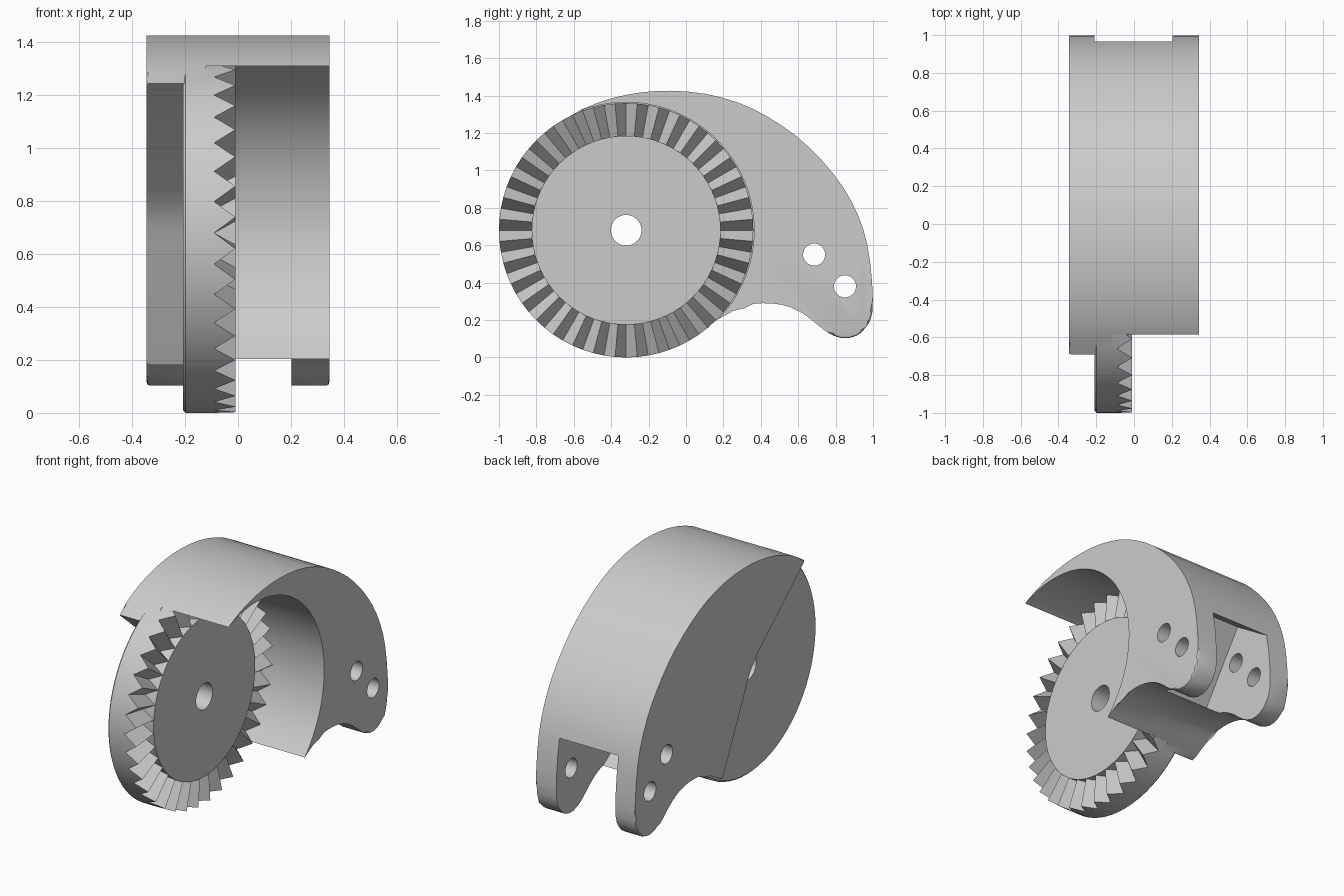
import bpy, bmesh, math
from mathutils import Vector

old = bpy.data.objects.get("Cube")
if old:
    bpy.data.objects.remove(old, do_unlink=True)

CY, CZ, R = -0.32, 0.68, 0.68      # toothed disc centre and radius
HALF = 0.345                       # half width of the whole part

grey = bpy.data.materials.new("plain grey")
grey.use_nodes = True
colour = (0.6, 0.6, 0.6, 1)
grey.diffuse_color = colour
grey.node_tree.nodes["Principled BSDF"].inputs["Base Color"].default_value = colour


def to_object(bm, name):
    bmesh.ops.recalc_face_normals(bm, faces=bm.faces)
    mesh = bpy.data.meshes.new(name)
    bm.to_mesh(mesh)
    bm.free()
    obj = bpy.data.objects.new(name, mesh)
    bpy.context.collection.objects.link(obj)
    mesh.materials.append(grey)
    return obj


def prism(name, pts, x0, x1, rounded=0):
    """Extrude a (y, z) profile along x; round the first `rounded` cap edges."""
    bm = bmesh.new()
    ends = [[bm.verts.new((x, y, z)) for y, z in pts] for x in (x0, x1)]
    for ring in ends:
        bm.faces.new(ring)
    n = len(pts)
    for i in range(n):
        j = (i + 1) % n
        bm.faces.new((ends[0][i], ends[0][j], ends[1][j], ends[1][i]))
    if rounded:
        edges = [bm.edges.get((r[i], r[i + 1])) for r in ends for i in range(rounded)]
        bmesh.ops.bevel(bm, geom=edges, offset=0.012, segments=2,
                        profile=0.5, affect='EDGES', clamp_overlap=True)
    return to_object(bm, name)


def circle(y, z, r, n):
    return [(y + r * math.cos(math.tau * i / n), z + r * math.sin(math.tau * i / n))
            for i in range(n)]


def smooth_path(pts, steps=2):
    """Catmull-Rom resampling of an open path."""
    p = [Vector(q) for q in pts]
    p = [2 * p[0] - p[1]] + p + [2 * p[-1] - p[-2]]
    out = []
    for a, b, c, d in zip(p, p[1:], p[2:], p[3:]):
        for s in range(steps):
            t = s / steps
            v = 0.5 * (2 * b + (c - a) * t + (2 * a - 5 * b + 4 * c - d) * t * t
                       + (3 * b - a - 3 * c + d) * t ** 3)
            out.append(tuple(v))
    return out + [tuple(p[-2])]


def combine(target, other, operation):
    mod = target.modifiers.new(operation.lower(), 'BOOLEAN')
    mod.operation, mod.solver, mod.object = operation, 'EXACT', other
    bpy.context.view_layer.objects.active = target
    bpy.ops.object.modifier_apply(modifier=mod.name)
    bpy.data.objects.remove(other, do_unlink=True)


# Curved body: back arc, rounded tail, hollow underside, then the bent inner edge
outline = smooth_path([
    (-0.69, 1.245), (-0.56, 1.325), (-0.4, 1.385), (-0.24, 1.417), (-0.08, 1.426),
    (0.1, 1.41), (0.28, 1.362), (0.44, 1.285), (0.6, 1.175), (0.73, 1.05),
    (0.84, 0.91), (0.92, 0.76), (0.97, 0.6), (0.995, 0.4), (0.996, 0.24),
    (0.965, 0.165), (0.91, 0.115), (0.83, 0.103), (0.75, 0.138), (0.68, 0.195),
    (0.6, 0.25), (0.51, 0.282), (0.41, 0.29), (0.31, 0.275), (0.2, 0.22), (0.13, 0.18)])
inner_edge = [(-0.1, 0.66), (-0.125, 0.72), (-0.165, 0.78), (-0.22, 0.84)]
body = prism("curved_body", outline + inner_edge, -HALF, HALF, len(outline) - 1)

# Round recess on the open side
combine(body, prism("recess_cutter", circle(CY, CZ, R + 0.004, 96), -0.12, 0.5), 'DIFFERENCE')

# Slanted square slot between the two tail cheeks
inward = Vector((-0.84, 0.55))
top_lip, low_lip = Vector((0.97, 0.61)), Vector((0.68, 0.18))
slot = [tuple(p + inward * d) for p, d in
        ((top_lip, -0.4), (top_lip, 0.32), (low_lip, 0.32), (low_lip, -0.4))]
combine(body, prism("slot_cutter", slot, -0.208, 0.203), 'DIFFERENCE')

# Two pin holes through the cheeks
for y, z in ((0.685, 0.55), (0.85, 0.38)):
    combine(body, prism("pin_cutter", circle(y, z, 0.059, 32), -0.5, 0.5), 'DIFFERENCE')

# Disc with a ring of radial V teeth on its face
TEETH, TIP, VALLEY, BACK, INNER = 36, -0.01, -0.09, -0.208, 0.505
N = TEETH * 2
bm = bmesh.new()


def ring(radius, height):
    return [bm.verts.new((height(i), y, z))
            for i, (y, z) in enumerate(circle(CY, CZ, radius, N))]


def tooth(i):
    return TIP if i % 2 else VALLEY


back = ring(R - 0.01, lambda i: BACK)
rim = ring(R, lambda i: BACK + 0.01)
outer = ring(R, tooth)
root = ring(INNER, tooth)
face = [bm.verts.new((TIP, v.co.y, v.co.z)) if i % 2 == 0 else v
        for i, v in enumerate(root)]
bm.faces.new(back)
bm.faces.new(face)
for i in range(N):
    j = (i + 1) % N
    for a, b in ((back, rim), (rim, outer), (outer, root)):
        bm.faces.new((a[i], a[j], b[j], b[i]))
    low, tip = (i, j) if i % 2 == 0 else (j, i)
    bm.faces.new((root[low], root[tip], face[low]))
disc = to_object(bm, "toothed_disc")

# Join both parts and drill the axle hole
combine(body, disc, 'UNION')
combine(body, prism("axle_cutter", circle(CY, CZ, 0.082, 40), -0.5, 0.5), 'DIFFERENCE')
body.name = "toothed_cam_body"

bpy.ops.object.select_all(action='DESELECT')
body.select_set(True)
bpy.context.view_layer.objects.active = body
bpy.ops.object.shade_smooth_by_angle(angle=math.radians(25))
